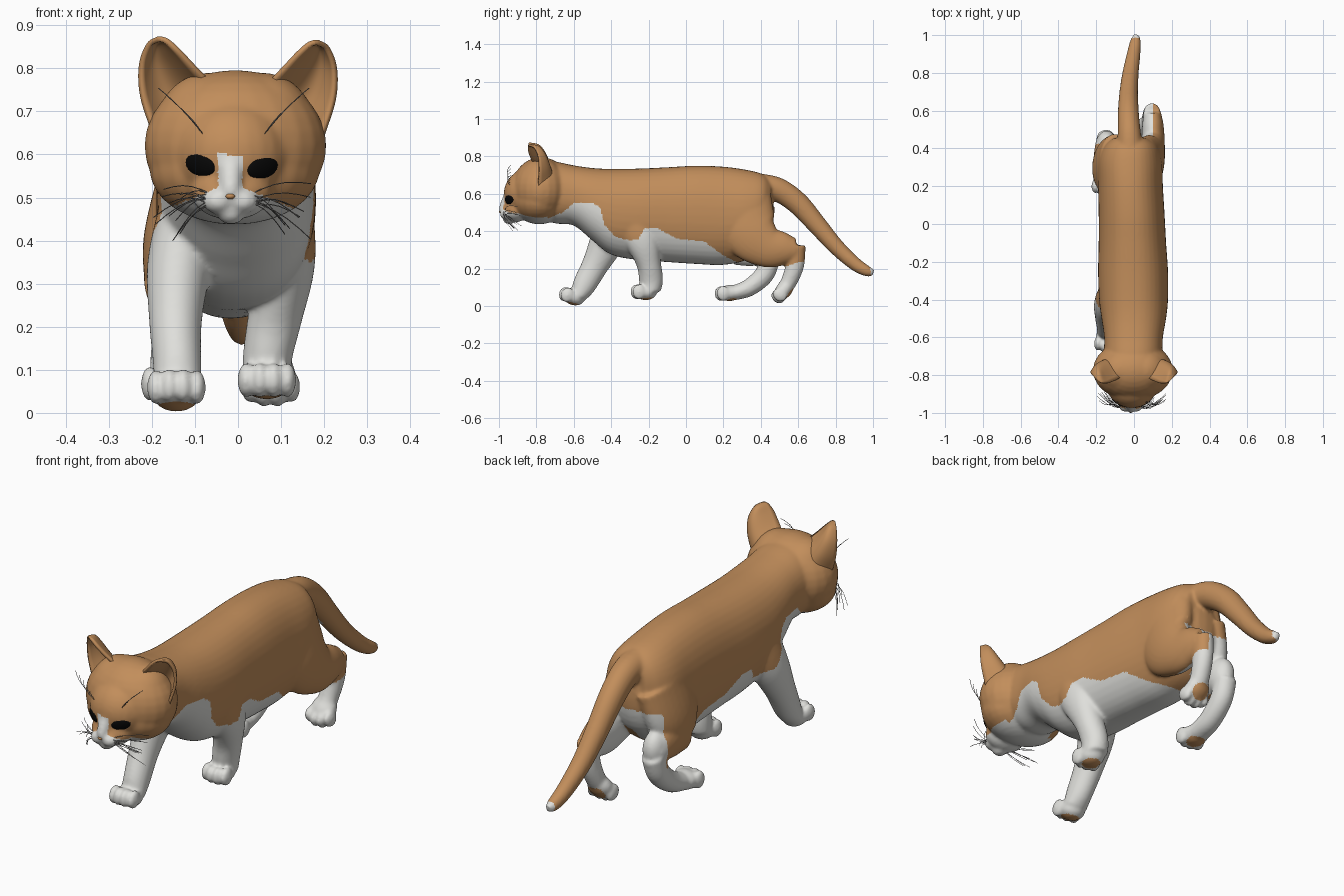
import bpy, bmesh, math, random
from mathutils import Vector, Matrix
from mathutils.bvhtree import BVHTree

if "Cube" in bpy.data.objects:
    bpy.data.objects.remove(bpy.data.objects["Cube"])

random.seed(4)


def material(name, rgb):
    m = bpy.data.materials.new(name)
    m.diffuse_color = (*rgb, 1)
    m.use_nodes = True
    m.node_tree.nodes["Principled BSDF"].inputs["Base Color"].default_value = m.diffuse_color
    return m


GINGER = material("ginger fur", (0.54, 0.27, 0.105))
WHITE = material("white fur", (0.74, 0.74, 0.71))
BLACK = material("black eye", (0.002, 0.002, 0.002))
GREY = material("whisker grey", (0.28, 0.27, 0.26))


def spline(pts, k=6):
    """Smooth curve through points of any dimension."""
    p = [Vector(q) for q in pts]
    p = [p[0] * 2 - p[1]] + p + [p[-1] * 2 - p[-2]]
    out = []
    for i in range(1, len(p) - 2):
        a, b, c, d = p[i - 1:i + 3]
        for j in range(k):
            t = j / k
            out.append((b * 2 + (c - a) * t + (a * 2 - b * 5 + c * 4 - d) * t * t
                        + (b * 3 - a - c * 3 + d) * t ** 3) * 0.5)
    return out + [p[-2]]


def tube(bm, pts, power=1.0, n=28, upright=False):
    """Closed limb through (x, y, z, half width, half thickness)."""
    s = spline(pts)
    pos = [Vector(q[:3]) for q in s]
    rings = []
    for i, q in enumerate(s):
        t = (pos[min(i + 1, len(s) - 1)] - pos[max(i - 1, 0)]).normalized()
        if upright:
            t = Vector((0, 1, 0))
        side = (Vector((1, 0, 0)) - t * t.x).normalized()
        up = side.cross(t)
        ring = []
        for j in range(n):
            a = 2 * math.pi * j / n
            c, d = [math.copysign(abs(v) ** power, v) for v in (math.cos(a), math.sin(a))]
            ring.append(bm.verts.new(pos[i] + side * c * q[3] + up * d * q[4]))
        rings.append(ring)
    for r0, r1 in zip(rings, rings[1:]):
        for j in range(n):
            bm.faces.new((r0[j], r0[(j + 1) % n], r1[(j + 1) % n], r1[j]))
    bm.faces.new(rings[0])
    bm.faces.new(rings[-1])


def ball(bm, c, r, rot=Matrix()):
    bmesh.ops.create_uvsphere(bm, u_segments=24, v_segments=16, radius=1,
                              matrix=Matrix.Translation(c) @ rot @ Matrix.Diagonal((*r, 1)))


def finish(bm, name, *mats):
    bmesh.ops.recalc_face_normals(bm, faces=bm.faces)
    me = bpy.data.meshes.new(name)
    bm.to_mesh(me)
    bm.free()
    me.shade_smooth()
    for m in mats:
        me.materials.append(m)
    ob = bpy.data.objects.new(name, me)
    bpy.context.collection.objects.link(ob)
    return ob


bm = bmesh.new()
# torso: y, top, bottom, left, right
torso = [(-.80, .775, .48, -.14, .13), (-.70, .772, .442, -.158, .148), (-.60, .752, .43, -.158, .153),
         (-.50, .738, .35, -.172, .17), (-.40, .733, .275, -.185, .18), (-.25, .735, .245, -.19, .18),
         (-.10, .742, .235, -.187, .17), (.05, .75, .225, -.187, .162), (.20, .745, .22, -.19, .153),
         (.33, .727, .25, -.19, .148), (.41, .705, .33, -.16, .125), (.455, .67, .42, -.11, .075)]
tube(bm, [((l + r) / 2, y, (a + b) / 2, (r - l) / 2, (a - b) / 2) for y, a, b, l, r in torso], .9, 40, True)
# rump and left hock fullness
ball(bm, (-.025, .36, .50), (.155, .11, .20))
ball(bm, (-.145, .425, .285), (.054, .07, .085))
# tail
tube(bm, [(-.02, .30, .645, .08, .07), (-.022, .41, .64, .068, .066), (-.026, .50, .618, .06, .064),
          (-.03, .60, .547, .055, .06), (-.028, .70, .435, .049, .052), (-.018, .80, .32, .043, .044),
          (-.002, .90, .228, .036, .037), (.008, .965, .188, .029, .03), (.012, 1.002, .178, .016, .018)])
# front legs
tube(bm, [(-.095, -.35, .52, .075, .12), (-.135, -.42, .35, .075, .095), (-.145, -.485, .22, .062, .072),
          (-.141, -.545, .11, .056, .062), (-.141, -.575, .055, .056, .045)])
tube(bm, [(.10, -.32, .52, .07, .12), (.118, -.24, .36, .062, .092), (.088, -.20, .23, .063, .066),
          (.07, -.187, .14, .058, .064), (.066, -.19, .08, .057, .055)])
# left hind leg, stepping forward: thigh, shin, foot
tube(bm, [(-.10, .32, .55, .085, .16), (-.14, .30, .40, .08, .15), (-.155, .28, .30, .064, .10)])
tube(bm, [(-.155, .26, .31, .064, .09), (-.152, .37, .30, .06, .09), (-.148, .445, .265, .052, .06)])
tube(bm, [(-.148, .455, .26, .05, .05), (-.152, .42, .17, .049, .052), (-.155, .34, .10, .05, .047),
          (-.155, .26, .07, .052, .04)])
# right hind leg, pushing off: thigh, foot
tube(bm, [(.06, .30, .55, .08, .16), (.09, .34, .40, .072, .15), (.10, .43, .32, .063, .115),
          (.10, .52, .305, .057, .09), (.097, .585, .30, .047, .062)])
tube(bm, [(.096, .588, .325, .045, .052), (.091, .582, .22, .044, .05), (.083, .555, .14, .043, .044),
          (.078, .525, .09, .045, .04)])
# paws with four toes each: centre, toe-down angle
pads = []
for c, ang in [((-.143, -.60, .048), -.3), ((.067, -.215, .075), .0),
               ((-.157, .235, .070), .1), ((.076, .525, .088), .9)]:
    c, rot = Vector(c), Matrix.Rotation(ang, 4, 'X')
    ball(bm, c, (.059, .06, .044), rot)
    for i in range(4):
        off = Vector(((i - 1.5) * .032, -.048 if i in (1, 2) else -.036, .001))
        ball(bm, c + rot @ off, (.0205, .036, .041), rot)
    down = rot @ Vector((0, 0, -1))
    pads.append((c + down * .04, down))
# head: skull, crown, face, muzzle, chin, nose bridge
ball(bm, (-.006, -.775, .62), (.212, .16, .176))
ball(bm, (-.008, -.785, .565), (.198, .147, .128))
ball(bm, (-.011, -.85, .60), (.135, .125, .13))
ball(bm, (-.015, -.91, .512), (.095, .067, .064))
for s in (-1, 1):
    ball(bm, (-.006 + s * .06, -.775, .665), (.125, .12, .125))
    ball(bm, (-.017 + s * .028, -.958, .492), (.037, .037, .031))
ball(bm, (-.016, -.945, .463), (.033, .034, .026))
tube(bm, [(-.014, -.93, .63, .028, .025), (-.016, -.954, .58, .028, .025), (-.017, -.974, .525, .025, .025),
          (-.017, -.977, .50, .02, .02)])
body = finish(bm, "kitten_body", GINGER, WHITE)

# fuse all limbs into one smooth skin
rm = body.modifiers.new("fuse", 'REMESH')
rm.mode, rm.voxel_size = 'VOXEL', .0075
sm = body.modifiers.new("soften", 'SMOOTH')
sm.factor, sm.iterations = .5, 10
dg = bpy.context.evaluated_depsgraph_get()
skin = bpy.data.meshes.new_from_object(body.evaluated_get(dg))
body.modifiers.clear()
body.data = skin
skin.materials.clear()
skin.materials.append(GINGER)
skin.materials.append(WHITE)
skin.shade_smooth()

# coat pattern: top edge of the white underside along the body (y, z)
EDGE = [(-.76, .46), (-.66, .50), (-.60, .55), (-.50, .555), (-.455, .52), (-.44, .44), (-.38, .37),
        (-.30, .35), (-.255, .36), (-.22, .415), (-.15, .415), (-.05, .36), (.10, .345), (.20, .27),
        (.30, .22), (.40, .20), (.52, .205), (.60, .235), (.66, .24)]


def is_white(c, n):
    if any((c - p).length < .042 and n.dot(d) > .7 for p, d in pads):
        return False
    if c.y > .66:
        return c.y > .985 and n.y > .3
    if c.y < -.74:
        dx = abs(c.x + .018)
        return c.z < .535 - dx * .42 or (c.y < -.9 and dx < .028 and c.z < .6)
    if c.y > .2 and c.z < .45:
        if c.x < -.02 and (n.x > .3 or c.y > .425 or (n.y > .4 and c.y > .36 and n.x > -.75)):
            return True
        if c.x > -.02 and (n.x < -.3 or (c.y > .42 and n.y > -.2 and c.x < .1)):
            return True
    if -.7 < c.y < -.3 and c.x < -.06 and c.z < .33:
        return True
    for (y0, z0), (y1, z1) in zip(EDGE, EDGE[1:]):
        if c.y <= y1:
            return c.z < z0 + (z1 - z0) * (c.y - y0) / (y1 - y0)
    return False


for f in skin.polygons:
    f.material_index = int(is_white(f.center, f.normal))

# eyes, laid on the face
probe = bmesh.new()
probe.from_mesh(skin)
tree = BVHTree.FromBMesh(probe)
bm = bmesh.new()
for x, z, tilt in ((-.091, .573, -.2), (.061, .567, .2)):
    hit, nor, _, _ = tree.ray_cast(Vector((x, -2, z)), Vector((0, 1, 0)))
    rot = nor.to_track_quat('Y', 'Z').to_matrix().to_4x4() @ Matrix.Rotation(tilt, 4, 'Y')
    ball(bm, hit - nor * .008, (.042, .013, .028), rot)
finish(bm, "eyes", BLACK)

# nose
bm = bmesh.new()
ball(bm, (-.018, -.991, .503), (.011, .009, .007))
finish(bm, "nose", GINGER)

# ears: cupped shells between an outer and an inner edge
outer = spline([(-.195, -.79, .65), (-.222, -.785, .735), (-.225, -.79, .805), (-.208, -.81, .853), (-.186, -.835, .868)])
inner = spline([(-.075, -.815, .775), (-.105, -.83, .805), (-.138, -.842, .84), (-.163, -.843, .862), (-.178, -.84, .868)])
for name, s, dz in (("left_ear", 1, 0), ("right_ear", -1, -.008)):
    bm = bmesh.new()
    rows, m = [], 16
    for i, (a, b) in enumerate(zip(outer, inner)):
        v = i / (len(outer) - 1)
        row = []
        for j in range(m + 1):
            u = j / m
            p = a.lerp(b, u)
            p.y += .085 * (1 - (2 * u - 1) ** 2) * (1 - v) ** .6
            row.append(bm.verts.new((p.x * s, p.y, p.z + dz)))
        rows.append(row)
    for r0, r1 in zip(rows, rows[1:]):
        for j in range(m):
            bm.faces.new((r0[j], r0[j + 1], r1[j + 1], r1[j]))
    ear = finish(bm, name, GINGER)
    so = ear.modifiers.new("thickness", 'SOLIDIFY')
    so.thickness, so.offset = .012, 0

# whiskers and brow hairs
cu = bpy.data.curves.new("whiskers", 'CURVE')
cu.dimensions, cu.bevel_depth, cu.bevel_resolution = '3D', .0011, 0
cu.materials.append(GREY)


def hair(a, b, sag):
    a, b = Vector(a), Vector(b)
    sp = cu.splines.new('POLY')
    sp.points.add(5)
    for i, pt in enumerate(sp.points):
        t = i / 5
        p = a.lerp(b, t) + Vector((0, -.02, sag)) * math.sin(math.pi * t)
        pt.co = (*p, 1)


for s in (-1, 1):
    for i in range(12):
        z = .48 + .03 * random.random()
        hair((-.017 + s * .045, -.968, z),
             (-.017 + s * random.uniform(.11, .19), random.uniform(-.95, -.88), z + random.uniform(-.09, .03)), .014)
    for i in range(4):
        hair((-.01 + s * (.07 + .008 * i), -.94, .645 + .01 * i),
             (-.01 + s * (.115 + .02 * i), -.935, .70 + .018 * i), .004)
bpy.context.collection.objects.link(bpy.data.objects.new("whiskers", cu))
probe.free()
